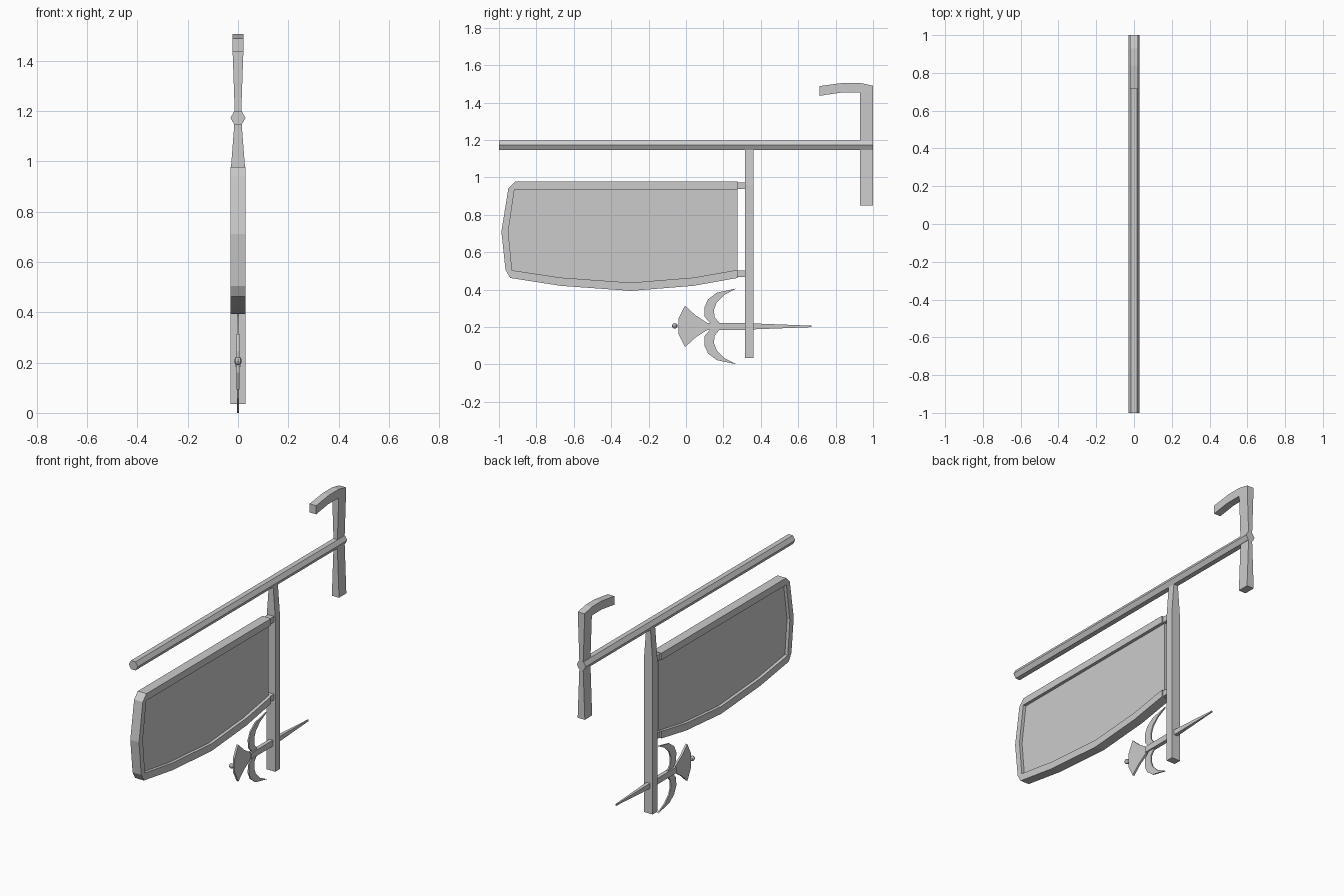
import bpy, bmesh, math

if "Cube" in bpy.data.objects:
    bpy.data.objects.remove(bpy.data.objects["Cube"])

def make(name, verts, faces):
    me = bpy.data.meshes.new(name)
    me.from_pydata(verts, [], faces)
    bm = bmesh.new()
    bm.from_mesh(me)
    bmesh.ops.recalc_face_normals(bm, faces=bm.faces)
    bm.to_mesh(me)
    bm.free()
    ob = bpy.data.objects.new(name, me)
    bpy.context.collection.objects.link(ob)
    return ob

def prism(name, profile, hx):
    """Extrude a (y, z) outline to both sides of x = 0."""
    n = len(profile)
    verts = [(s * hx, y, z) for s in (-1, 1) for y, z in profile]
    faces = [list(range(n)), list(range(n, 2 * n))]
    faces += [(i, (i + 1) % n, n + (i + 1) % n, n + i) for i in range(n)]
    return make(name, verts, faces)

def loft(name, rings):
    """Skin a list of equal-length rings and cap both ends."""
    n = len(rings[0])
    faces = [list(range(n)), [(len(rings) - 1) * n + i for i in range(n)]]
    for r in range(len(rings) - 1):
        faces += [(r * n + i, r * n + (i + 1) % n, (r + 1) * n + (i + 1) % n, (r + 1) * n + i)
                  for i in range(n)]
    return make(name, [v for ring in rings for v in ring], faces)

def post(name, y0, y1, sections):
    """Upright post with x half-width given per height."""
    return loft(name, [[(-h, y0, z), (h, y0, z), (h, y1, z), (-h, y1, z)] for z, h in sections])

def rect(y0, y1, z0, z1):
    return [(y0, z0), (y1, z0), (y1, z1), (y0, z1)]

# Hexagonal arm
loft("arm", [[(0.03 * math.cos(i * math.pi / 3), y, 1.172 + 0.03 * math.sin(i * math.pi / 3))
              for i in range(6)] for y in (-1, 1)])

# Waisted wall post with curved hook
post("wall_post", 0.93, 1.0, [(0.85, 0.024), (1.145, 0.013), (1.198, 0.013), (1.453, 0.022)])
prism("hook", [(1, 1.453), (1, 1.49), (0.93, 1.505), (0.84, 1.505), (0.715, 1.488),
               (0.715, 1.436), (0.83, 1.453), (0.93, 1.453)], 0.022)

# Hanging post, tapered at the top
post("hanging_post", 0.315, 0.36, [(0.035, 0.029), (0.96, 0.029), (1.155, 0.014)])

# Sign frame (open towards the post), panel and two brackets
outer = [(0.275, 0.977), (-0.915, 0.977), (-0.95, 0.94), (-0.987, 0.71), (-0.965, 0.505),
         (-0.94, 0.462), (-0.67, 0.42), (-0.295, 0.393), (0.04, 0.42), (0.275, 0.462)]
inner = [(0.275, 0.935), (-0.917, 0.935), (-0.95, 0.71), (-0.93, 0.503),
         (-0.67, 0.464), (-0.295, 0.437), (0.04, 0.464), (0.275, 0.505)]
prism("sign_frame", outer + inner[::-1], 0.029)
prism("sign_panel", inner, 0.01)
for label, z in (("upper", 0.937), ("lower", 0.467)):
    prism(label + "_bracket", rect(0.27, 0.32, z, z + 0.035), 0.02)

# Ornament: shaft, tapered spike, fan blade, bead
ZC = 0.203
prism("ornament_shaft", rect(0.11, 0.36, ZC - 0.018, ZC + 0.018), 0.012)
loft("ornament_spike", [[(-h, y, ZC - v), (h, y, ZC - v), (h, y, ZC + v), (-h, y, ZC + v)]
                        for y, h, v in ((0.355, 0.012, 0.016), (0.67, 0.003, 0.004))])
fan_half = [(0.115, 0.018), (0.05, 0.06), (-0.005, 0.111), (-0.04, 0.042)]
prism("ornament_fan", [(y, ZC + d) for y, d in fan_half] +
      [(y, ZC - d) for y, d in fan_half[::-1]], 0.006)
bpy.ops.mesh.primitive_uv_sphere_add(segments=8, ring_count=6, radius=0.015, location=(-0.06, 0, 0))
bead = bpy.context.object
bead.name = "ornament_bead"
bead.location = (0, -0.06, ZC + 0.003)

# Mirrored pair of crescent blades
crescent = [(0.13, 0.016), (0.1, 0.05), (0.098, 0.1), (0.118, 0.143), (0.165, 0.178), (0.27, 0.2),
            (0.205, 0.167), (0.165, 0.128), (0.15, 0.09), (0.152, 0.05), (0.18, 0.016)]
for label, s in (("upper", 1), ("lower", -1)):
    prism(label + "_crescent", [(y, ZC + s * d * 1.013) for y, d in crescent], 0.004)
